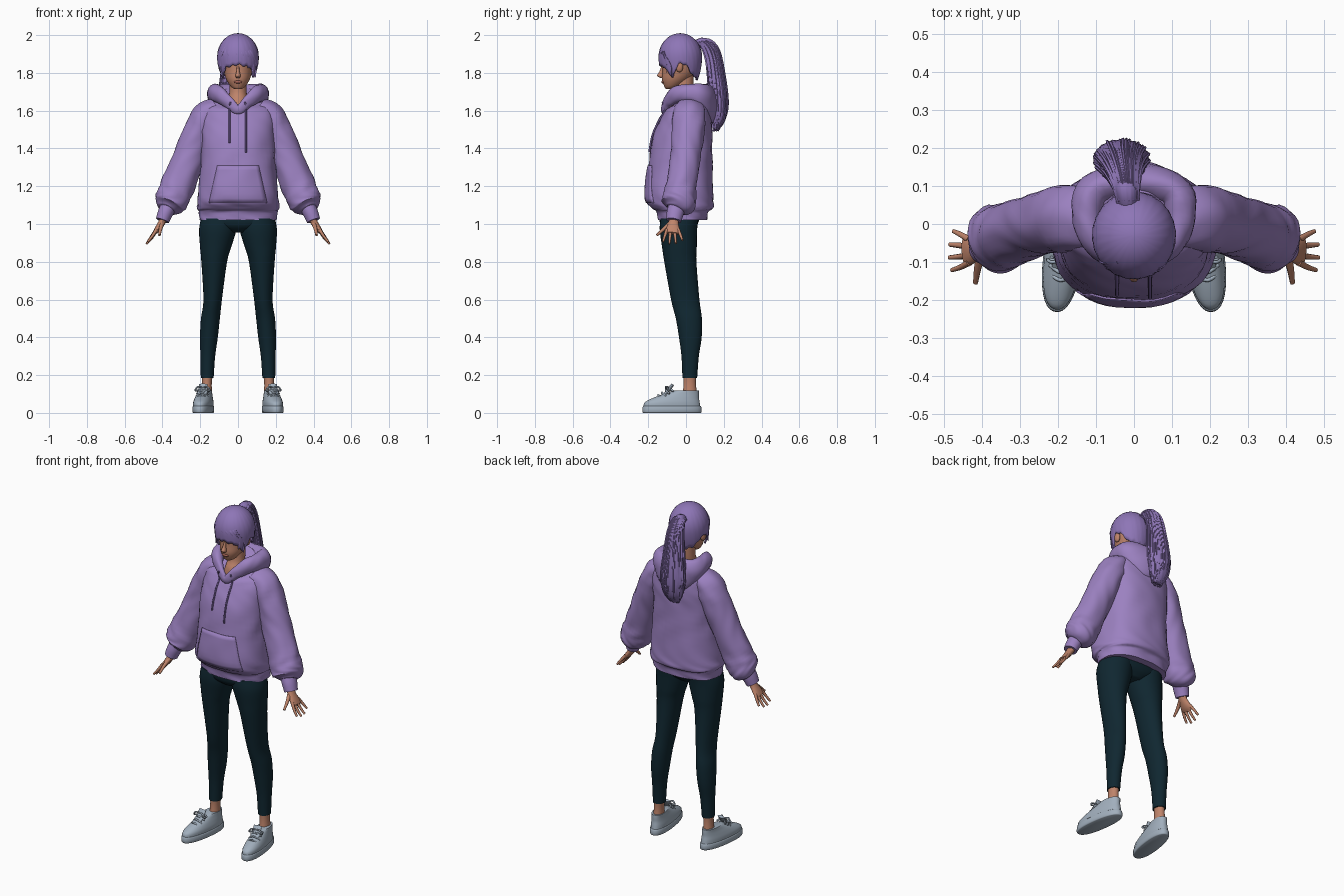
import bpy, bmesh, math, random
from mathutils import Vector, Matrix
from mathutils.bvhtree import BVHTree

random.seed(4)
cube = bpy.data.objects.get("Cube")
if cube:
    bpy.data.objects.remove(cube, do_unlink=True)

X, Y, Z = Vector((1, 0, 0)), Vector((0, 1, 0)), Vector((0, 0, 1))
I = Matrix.Identity(4)


def material(name, *rgb):
    m = bpy.data.materials.new(name)
    m.use_nodes = True
    m.diffuse_color = (*rgb, 1)
    m.node_tree.nodes["Principled BSDF"].inputs["Base Color"].default_value = (*rgb, 1)
    return m


hoodie = material("lavender_fabric", .33, .22, .53)
cord = material("dark_lavender_cord", .2, .13, .36)
hair = material("violet_hair", .27, .18, .47)
skin = material("warm_skin", .52, .23, .145)
lip = material("lip_rose", .36, .12, .09)
navy = material("dark_teal_leggings", .005, .02, .03)
grey = material("blue_grey_shoe", .36, .43, .51)


def finish(name, bm, mat, M=I, angle=50):
    bm.transform(M)
    bmesh.ops.recalc_face_normals(bm, faces=bm.faces)
    me = bpy.data.meshes.new(name)
    bm.to_mesh(me)
    bm.free()
    me.shade_smooth()
    me.set_sharp_from_angle(angle=math.radians(angle))
    me.materials.append(mat)
    ob = bpy.data.objects.new(name, me)
    bpy.context.collection.objects.link(ob)
    return ob


def spline(pts, steps, closed=False):
    """Catmull-Rom through tuples of any length."""
    n, out = len(pts), []
    pick = lambda i: pts[i % n] if closed else pts[max(0, min(n - 1, i))]
    for i in range(n if closed else n - 1):
        p, q, r, s = (pick(i + k) for k in (-1, 0, 1, 2))
        for j in range(steps):
            t = j / steps
            out.append([b + t / 2 * (c - a + t * (2 * a - 5 * b + 4 * c - d + t * (3 * (b - c) + d - a)))
                        for a, b, c, d in zip(p, q, r, s)])
    return out if closed else out + [list(pts[-1])]


def loft(name, sections, mat, n=24, steps=4, ref=Y, flat=False, power=2, fold=0, waves=7,
         closed=False, M=I):
    """Sections are x, y, z, half width, half depth and optional tilt."""
    rows = spline(sections, steps, closed)
    bm, rings = bmesh.new(), []
    for i, row in enumerate(rows):
        c, a, b = Vector(row[:3]), row[3], row[4]
        ahead = rows[(i + 1) % len(rows)] if closed else rows[min(i + 1, len(rows) - 1)]
        behind = rows[i - 1] if closed else rows[max(i - 1, 0)]
        T = Z if flat else (Vector(ahead[:3]) - Vector(behind[:3])).normalized()
        V = (ref - T * ref.dot(T)).normalized()
        U = V.cross(T)
        ring = []
        for k in range(n):
            w = math.tau * k / n
            co, si = math.cos(w), math.sin(w)
            f = (abs(co) ** power + abs(si) ** power) ** (-1 / power)
            f *= 1 + fold * math.sin(waves * w + 3 * math.sin(i * .45)) * math.sin(i * .4 + 2 * w)
            lift = Z * (row[5] * si) if len(row) > 5 else Vector()
            ring.append(bm.verts.new(c + U * (a * co * f) + V * (b * si * f) + lift))
        rings.append(ring)
    pairs = list(zip(rings, rings[1:])) + ([(rings[-1], rings[0])] if closed else [])
    for r, s in pairs:
        for k in range(n):
            bm.faces.new((r[k], r[k - 1], s[k - 1], s[k]))
    if not closed:
        bm.faces.new(rings[0])
        bm.faces.new(rings[-1])
    return finish(name, bm, mat, M)


def tube(name, pts, radius, mat, ref=Y, tip=.5, M=I, flatten=1, n=8, steps=4):
    last = len(pts) - 1
    sec = [(*p, radius * (1 - (1 - tip) * i / last) * flatten, radius * (1 - (1 - tip) * i / last))
           for i, p in enumerate(pts)]
    return loft(name, sec, mat, n, steps, ref, M=M)


def ball(name, loc, size, mat, M=I):
    bm = bmesh.new()
    bmesh.ops.create_uvsphere(bm, u_segments=16, v_segments=10, radius=1)
    return finish(name, bm, mat, M @ Matrix.Translation(loc) @ Matrix.Diagonal((*size, 1)))


# Hoodie body with gathered hem
torso = loft("hoodie_body", [
    (0, -.018, 1.02, .203, .13, 0), (0, -.018, 1.065, .208, .137, 0), (0, -.02, 1.085, .217, .163, 0),
    (0, -.035, 1.14, .213, .18, 0), (0, -.03, 1.3, .2, .17, 0), (0, -.02, 1.45, .195, .158, 0),
    (0, 0, 1.55, .195, .138, 0), (0, .01, 1.62, .18, .115, .015), (0, .015, 1.66, .13, .095, .04),
    (0, .01, 1.68, .085, .075, .05)], hoodie, 48, 5, flat=True, power=2.4, fold=.018)
tree = BVHTree.FromPolygons([v.co for v in torso.data.vertices],
                            [tuple(p.vertices) for p in torso.data.polygons])


def front(x, z, gap):
    hit = tree.ray_cast(Vector((x, -1, z)), Y)[0]
    return (x, hit.y - gap, z)


# Front pocket plate and drawstrings
bm = bmesh.new()
grid = [[bm.verts.new(front((c / 6 - 1) * (.155 - .045 * r / 8), 1.11 + .025 * r, .005))
         for c in range(13)] for r in range(9)]
for lo, hi in zip(grid, grid[1:]):
    for c in range(12):
        bm.faces.new((lo[c], lo[c + 1], hi[c + 1], hi[c]))
pocket = finish("pocket", bm, hoodie)
pocket.modifiers.new("thickness", "SOLIDIFY").thickness = .007
for x, low in ((-.045, 1.43), (.042, 1.38)):
    tube("drawstring", [(x * .9, -.125, 1.645)] + [front(x, 1.6 + (low - 1.6) * t / 4, .006) for t in range(5)],
         .005, cord, X, 1)

# Hood folded down around the neck
half = [(.05, -.098, 1.645, .02, .032), (.1, -.05, 1.685, .034, .045), (.122, .02, 1.692, .04, .05),
        (.105, .085, 1.675, .046, .07)]
loft("hood", [(0, -.118, 1.605, .015, .025)] + half + [(0, .115, 1.635, .052, .11)]
     + [(-s[0], *s[1:]) for s in reversed(half)], hoodie, 20, 6, Z, fold=.05, waves=3, closed=True)

# Neck and head
loft("neck", [(0, -.04, 1.58, .07, .05), (0, -.03, 1.65, .052, .052), (0, -.012, 1.7, .046, .048),
              (0, -.01, 1.8, .046, .05)], skin, flat=True)
loft("head", [(0, -.088, 1.714, .016, .018), (0, -.075, 1.728, .038, .04), (0, -.055, 1.765, .062, .072),
              (0, -.035, 1.81, .075, .09), (0, -.03, 1.86, .083, .095), (0, -.03, 1.91, .083, .095),
              (0, -.03, 1.95, .07, .08), (0, -.03, 1.98, .035, .045)], skin, 28, flat=True)
loft("nose", [(0, -.122, 1.835, .006, .008), (0, -.13, 1.805, .009, .012), (0, -.135, 1.785, .014, .018),
              (0, -.128, 1.774, .01, .01)], skin, 12, flat=True)
ball("lips", (0, -.121, 1.752), (.022, .01, .008), lip)

# Hair cap whose lower edge follows the hairline
edge = [(0, 1.845), (40, 1.83), (65, 1.775), (85, 1.85), (105, 1.845), (130, 1.79), (180, 1.765)]


def hairline(deg):
    for (p, u), (q, v) in zip(edge, edge[1:]):
        if deg <= q:
            return u + (v - u) * (deg - p) / (q - p)
    return edge[-1][1]


bm, rings = bmesh.new(), []
for r in range(15):
    ring = []
    for k in range(72):
        w = math.tau * k / 72
        low = hairline(min(180, math.degrees(min(w, math.tau - w)))) + .005 * math.sin(17 * w)
        z = 2 - (2 - low) * (max(r, .15) / 14) ** 1.6
        d = (z - 1.885) / .115
        s = math.sqrt(max(0, 1 - d * d)) if d > 0 else 1 - .2 * d * d
        s *= 1 + .008 * math.sin(24 * w + 4 * d)
        ring.append(bm.verts.new((.1 * s * math.sin(w), -.03 - .105 * s * math.cos(w), z)))
    rings.append(ring)
for r, s in zip(rings, rings[1:]):
    for k in range(72):
        bm.faces.new((r[k], r[k - 1], s[k - 1], s[k]))
bm.faces.new(rings[0])
cap = finish("hair_cap", bm, hair)
solid = cap.modifiers.new("thickness", "SOLIDIFY")
solid.thickness, solid.offset = .01, -1

# Swept fringe locks from the parting
for x, low in ((-.088, 1.785), (-.07, 1.82), (-.045, 1.85), (.005, 1.85), (.03, 1.835), (.055, 1.825),
               (.075, 1.8), (.09, 1.775)):
    brow = lambda t: -.032 - .105 * math.sqrt(1 - (t / .1) ** 2)
    mid = x * .75 - .008
    tube("fringe_lock", [(-.02 + x * .15, -.1, 1.96), (mid, brow(mid), 1.91),
                         (x, brow(x) - .002, (1.91 + low) / 2), (x, brow(x), low)],
         .017, hair, X, .2, flatten=.4)

# Ponytail core, strands and tie
tail = [(-.015, .045, 1.945, .022, .022), (-.02, .095, 1.962, .024, .03), (-.028, .138, 1.9, .036, .045),
        (-.032, .16, 1.78, .046, .06), (-.033, .172, 1.65, .05, .072), (-.033, .172, 1.56, .038, .06),
        (-.03, .158, 1.5, .014, .03)]
loft("ponytail", tail, hair, 40, 5, X, fold=.05, waves=13)
for i in range(54):
    w = math.tau * i / 54
    reach = random.uniform(.85, 1.05)
    path = [(x + b * reach * math.cos(w), y + a * reach * math.sin(w),
             z + (random.uniform(-.01, .02) if j > 4 else a * .6 * math.sin(w) * (j < 3)))
            for j, (x, y, z, a, b) in enumerate(tail)]
    tube("ponytail_strand", path, .0065, hair, X, .4, n=5)
ball("hair_tie", (-.017, .065, 1.953), (.028, .014, .027), cord)

# Hips joining the two legs
loft("leggings_hips", [(0, -.035, .955, .05, .06), (0, -.038, .985, .15, .092), (0, -.035, 1.02, .195, .105),
                       (0, -.025, 1.06, .19, .11)], navy, 32, flat=True, power=2.3)

for side in (1, -1):
    M = Matrix.Diagonal((side, 1, 1, 1))
    tag = "left_" if side > 0 else "right_"
    # Baggy sleeve, gathered above the cuff
    loft(tag + "sleeve", [
        (.11, .015, 1.62, .05, .075), (.165, .015, 1.575, .076, .088), (.215, .01, 1.47, .08, .087),
        (.265, -.005, 1.34, .084, .08), (.32, -.025, 1.2, .09, .082), (.348, -.035, 1.135, .088, .09),
        (.366, -.042, 1.1, .08, .086), (.378, -.053, 1.077, .048, .052)],
        hoodie, 32, 5, fold=.045, waves=4, M=M)
    loft(tag + "cuff", [(.372, -.05, 1.085, .042, .046), (.386, -.058, 1.055, .04, .045),
                        (.4, -.065, 1.018, .036, .04)], hoodie, 24, M=M)
    # Hand
    loft(tag + "palm", [(.392, -.062, 1.03, .02, .026), (.408, -.067, 1.0, .018, .028),
                        (.43, -.07, .968, .015, .038), (.445, -.072, .95, .01, .036)], skin, 16, M=M)
    for k, (length, spread) in enumerate(((.85, -.02), (1, -.007), (.97, .007), (.75, .022))):
        y = -.101 + .02 * k
        tube(tag + "finger", [(.432, y, .97), (.455, y + spread * .6, .97 - .042 * length),
                              (.44 + .045 * length, y + spread, .97 - .075 * length)], .0095, skin, tip=.6, M=M)
    tube(tag + "thumb", [(.4, -.08, 1.005), (.41, -.115, .975), (.416, -.155, .94)], .013, skin, X, .5, M=M)
    # Leg and bare ankle
    loft(tag + "legging", [
        (.1, -.035, 1.03, .095, .1), (.107, -.04, .97, .099, .099), (.118, -.035, .88, .083, .092),
        (.126, -.03, .8, .068, .085), (.134, -.004, .6, .049, .075), (.146, .015, .5, .05, .069),
        (.154, .023, .4, .047, .06), (.16, .022, .3, .039, .046), (.163, .02, .185, .034, .039)],
        navy, 28, 5, flat=True, M=M)
    loft(tag + "ankle", [(.163, .02, .2, .029, .034), (.165, .02, .15, .026, .033), (.167, .02, .08, .03, .04)],
         skin, 20, flat=True, M=M)
    ball(tag + "ear", (.09, -.035, 1.832), (.013, .02, .029), skin, M)
    # Sneaker, turned slightly outward
    S = M @ Matrix.Translation((.172, .01, 0)) @ Matrix.Rotation(math.radians(8), 4, "Z")
    loft(tag + "sole", [(0, -.085, 0, .047, .153), (0, -.085, .006, .052, .158), (0, -.085, .03, .052, .157),
                        (0, -.085, .036, .049, .153)], grey, 40, 2, flat=True, power=2.3, M=S)
    loft(tag + "shoe_upper", [(0, -.085, .03, .049, .152), (0, -.084, .055, .049, .147), (0, -.065, .078, .044, .124),
                              (0, -.035, .1, .038, .094), (0, -.008, .118, .035, .066)],
         grey, 40, flat=True, power=2.3, M=S)
    tube(tag + "tongue", [(0, -.15, .075), (0, -.11, .112), (0, -.082, .15)], .028, grey, X, .85, S, .35, 14)
    for k in range(4):
        y, z = -.155 + .02 * k, .089 + .013 * k
        tube(tag + "lace", [(-.032, y + .012, z - .014), (0, y - .004, z + .006), (.032, y + .012, z - .014)],
             .005, grey, Z, 1, S)
    for d in (1, -1):
        tube(tag + "lace_bow", [(0, -.1, .132), (d * .025, -.115, .138), (d * .04, -.11, .118),
                                (d * .02, -.108, .122), (0, -.1, .13)], .0045, grey, Z, 1, S)
